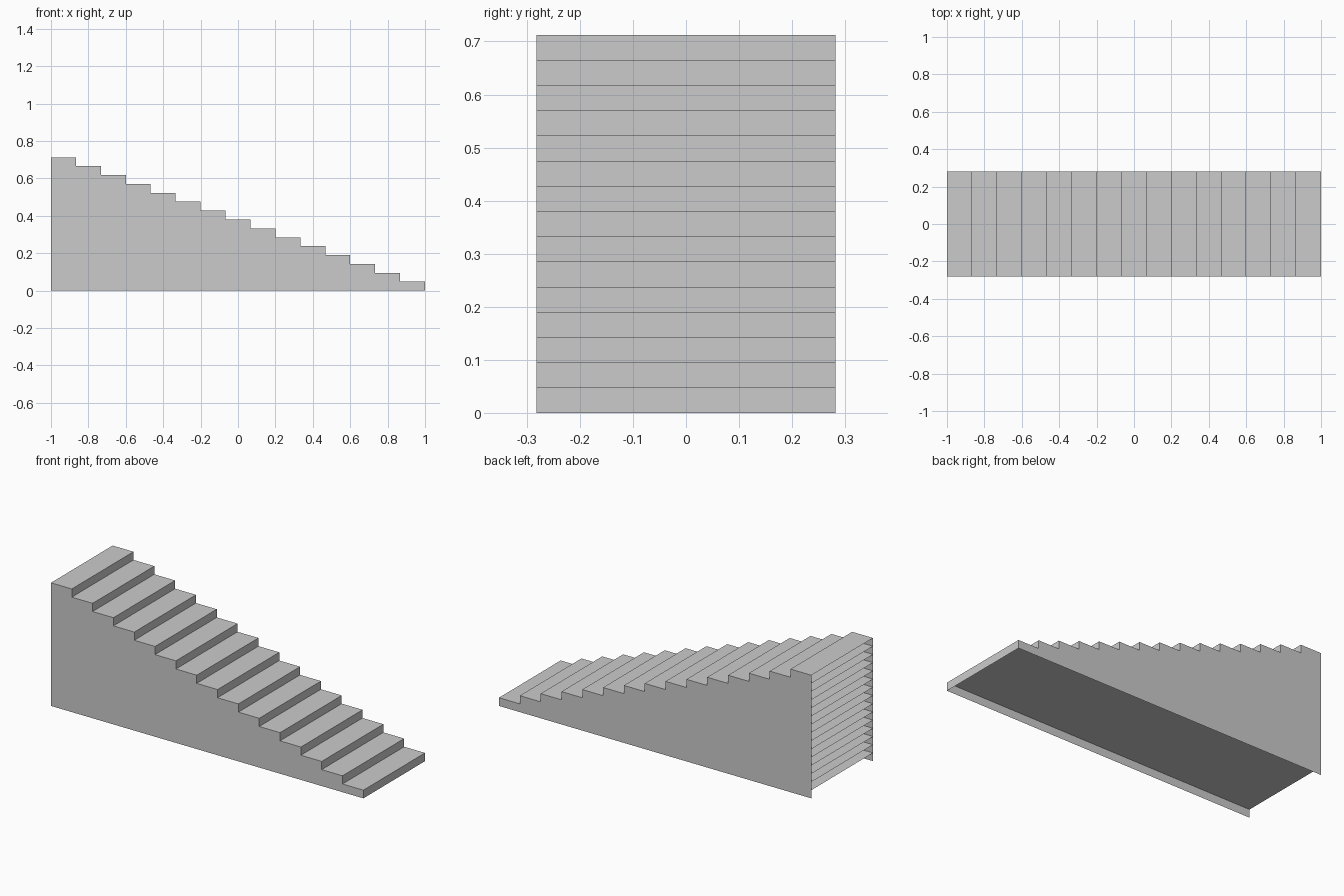
import bpy

if "Cube" in bpy.data.objects:
    bpy.data.objects.remove(bpy.data.objects["Cube"])

STEPS = 15
HALF_WIDTH = 0.282
RISE = 0.7125 / STEPS
RUN = 2.0 / STEPS


def add_mesh(name, verts, faces):
    mesh = bpy.data.meshes.new(name)
    mesh.from_pydata(verts, [], faces)
    mesh.update()
    obj = bpy.data.objects.new(name, mesh)
    bpy.context.collection.objects.link(obj)
    return obj


# Stepped side profile, from the foot of the stairs up to the tall end
profile = [(-1, 0), (1, 0)]
for i in range(STEPS):
    front = 1 - i * RUN
    z = (i + 1) * RISE
    profile += [(front, z), (front - RUN, z)]

# Thin side walls
for name, side in (("front_side_wall", -1), ("back_side_wall", 1)):
    points = profile if side < 0 else profile[::-1]
    add_mesh(name, [(x, side * HALF_WIDTH, z) for x, z in points],
             [list(range(len(points)))])

# Each step: a riser sheet and a tread sheet running to the open tall end
for i in range(STEPS):
    front = 1 - i * RUN
    low, high = i * RISE, (i + 1) * RISE
    w = HALF_WIDTH
    verts = [(front, -w, low), (front, w, low),
             (front, w, high), (front, -w, high),
             (-1, w, high), (-1, -w, high)]
    add_mesh(f"step_{i + 1}", verts, [(0, 1, 2, 3), (3, 2, 4, 5)])
